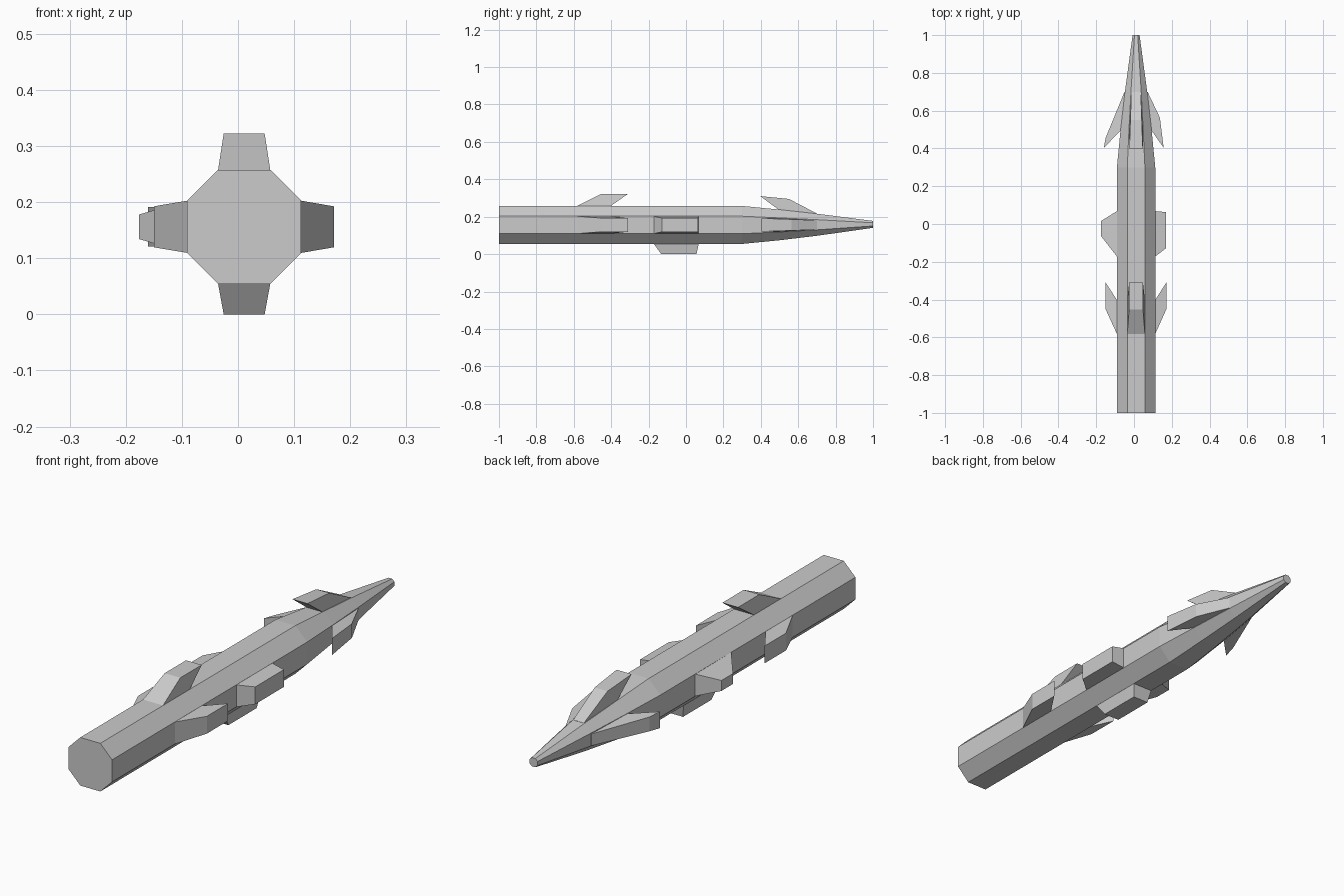
import bpy, bmesh
from mathutils import Vector

cube = bpy.data.objects.get("Cube")
if cube:
    bpy.data.objects.remove(cube, do_unlink=True)

GREY = (0.6, 0.6, 0.6, 1.0)
mat = bpy.data.materials.new("plain grey")
mat.use_nodes = True
mat.diffuse_color = GREY
mat.node_tree.nodes["Principled BSDF"].inputs["Base Color"].default_value = GREY

AXIS = Vector((0.011, 0, 0.156))   # centre line of the shaft
UP, DOWN = Vector((0, 0, 1)), Vector((0, 0, -1))
LEFT, RIGHT = Vector((1, 0, 0)), Vector((-1, 0, 0))


def loft(name, rings):
    """Skin equal-length rings of points and cap both ends."""
    bm = bmesh.new()
    loops = [[bm.verts.new(p) for p in ring] for ring in rings]
    n = len(loops[0])
    for a, b in zip(loops, loops[1:]):
        for i in range(n):
            j = (i + 1) % n
            bm.faces.new((a[i], a[j], b[j], b[i]))
    bm.faces.new(loops[0])
    bm.faces.new(loops[-1])
    bmesh.ops.recalc_face_normals(bm, faces=bm.faces)
    mesh = bpy.data.meshes.new(name)
    bm.to_mesh(mesh)
    bm.free()
    mesh.materials.append(mat)
    obj = bpy.data.objects.new(name, mesh)
    bpy.context.collection.objects.link(obj)
    return obj


def fin(name, out, profile):
    """Tapered slab: profile points are (y, distance from axis, half width)."""
    side = out.cross(Vector((0, 1, 0)))
    rings = [[AXIS + Vector((0, y, 0)) + out * d + side * w * s
              for y, d, w in profile] for s in (-1, 1)]
    return loft(name, rings)


# Octagonal shaft narrowing to a blunt point
C = 0.46
OCTAGON = [(1, -C), (1, C), (C, 1), (-C, 1), (-1, C), (-1, -C), (-C, -1), (C, -1)]
STATIONS = [(-1, 0.1015, 0), (0.3, 0.1015, 0), (0.5, 0.082, 0),
            (0.7, 0.059, 0.001), (1, 0.0185, 0.003)]
loft("shaft", [[AXIS + Vector((x * r, y, z * r + dz)) for x, z in OCTAGON]
               for y, r, dz in STATIONS])

# Swept barbs on the head
for label, out, shoulder, tip in (("top", UP, (0.55, 0.139), (0.397, 0.154)),
                                  ("left", LEFT, (0.563, 0.126), (0.403, 0.146)),
                                  ("right", RIGHT, (0.457, 0.161), (0.403, 0.171))):
    fin(label + "_head_barb", out, [
        (0.70, 0.061, 0.025), (*shoulder, 0.030), (*tip, 0.035),
        (0.493, 0.083, 0.037), (0.512, 0.066, 0.037), (0.70, 0.050, 0.025)])

# Forward-swept fins on the rear
for label, out, reach in (("top", UP, 0.166), ("left", LEFT, 0.160), ("right", RIGHT, 0.161)):
    fin(label + "_rear_fin", out, [
        (-0.585, 0.096, 0.047), (-0.582, 0.1015, 0.0465), (-0.452, reach, 0.0365),
        (-0.310, reach, 0.0365), (-0.402, 0.1015, 0.0465), (-0.405, 0.096, 0.047)])

# Blunt lugs around the middle
for label, out, reach, back, front, width in (
        ("left", LEFT, 0.159, -0.128, 0.063, 0.0365),
        ("right", RIGHT, 0.187, -0.062, 0.015, 0.022),
        ("bottom", DOWN, 0.156, -0.132, 0.056, 0.0365)):
    fin(label + "_middle_lug", out, [
        (-0.175, 0.096, 0.047), (-0.172, 0.1015, 0.0465), (back, reach, width),
        (front, reach, width), (0.068, 0.1015, 0.0465), (0.070, 0.096, 0.047)])
